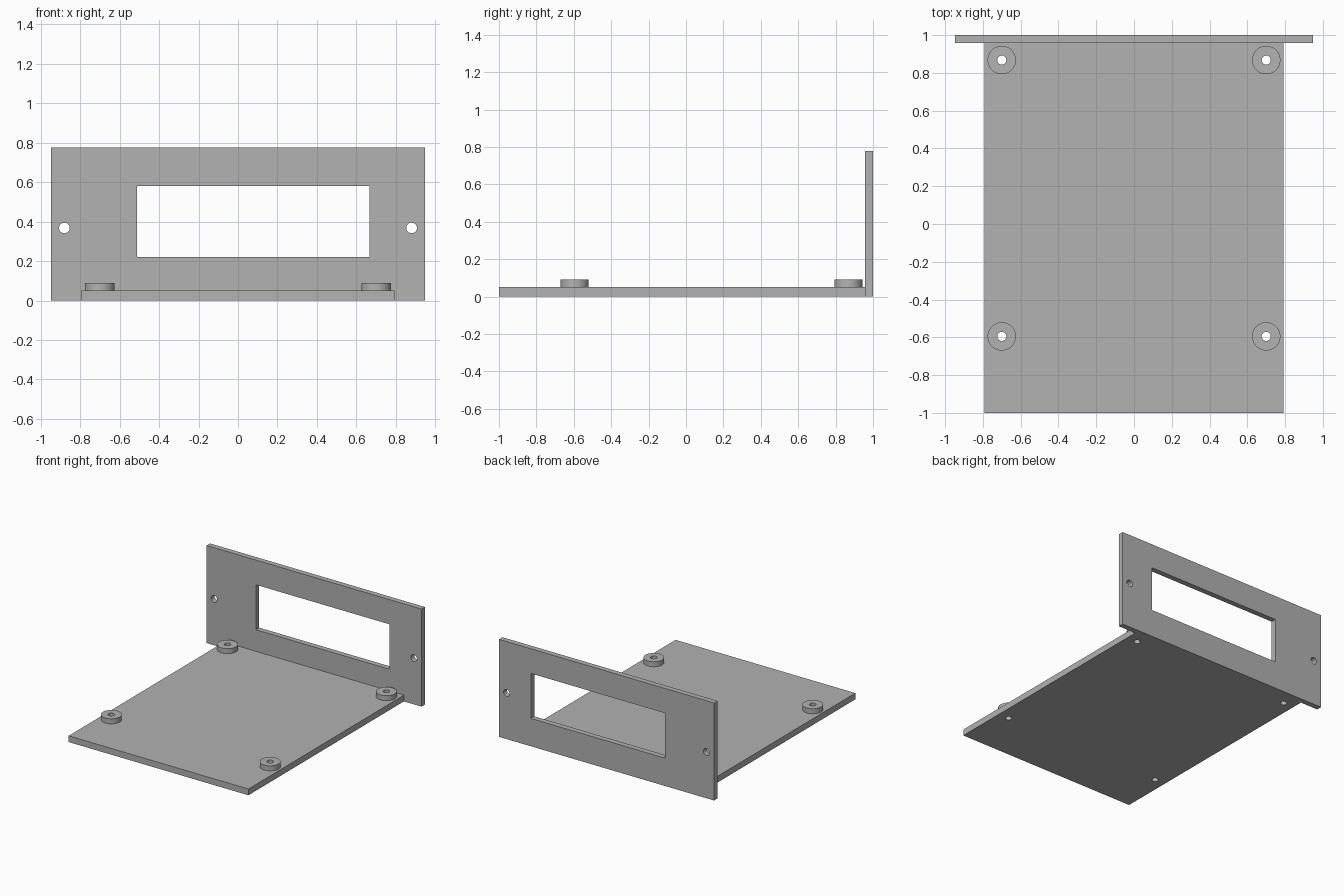
import bpy

if "Cube" in bpy.data.objects:
    bpy.data.objects.remove(bpy.data.objects["Cube"], do_unlink=True)

# One plain grey for every part
grey = bpy.data.materials.new("plain_grey")
grey.use_nodes = True
color = (0.445, 0.445, 0.445, 1)
grey.diffuse_color = color
grey.node_tree.nodes["Principled BSDF"].inputs["Base Color"].default_value = color

BASE_TOP, POST_TOP = 0.05, 0.09
PANEL_FRONT, PANEL_TOP = 0.957, 0.777
POST_RADIUS, BORE_RADIUS, SCREW_RADIUS = 0.075, 0.024, 0.027


def box(name, low, high):
    """Box between two opposite corners."""
    bpy.ops.mesh.primitive_cube_add(size=1, location=[(a + b) / 2 for a, b in zip(low, high)])
    obj = bpy.context.object
    obj.name = name
    obj.scale = [b - a for a, b in zip(low, high)]
    bpy.ops.object.transform_apply(location=False, rotation=False, scale=True)
    obj.data.materials.append(grey)
    return obj


def cylinder(name, center, radius, depth, tilt=0):
    bpy.ops.mesh.primitive_cylinder_add(vertices=48, radius=radius, depth=depth,
                                        location=center, rotation=(tilt, 0, 0))
    obj = bpy.context.object
    obj.name = name
    obj.data.materials.append(grey)
    return obj


def cut(obj, cutters):
    """Subtract each cutter and discard it, then tidy the shading."""
    bpy.ops.object.select_all(action="DESELECT")
    bpy.context.view_layer.objects.active = obj
    obj.select_set(True)
    for cutter in cutters:
        mod = obj.modifiers.new("opening", "BOOLEAN")
        mod.operation = "DIFFERENCE"
        mod.solver = "EXACT"
        mod.object = cutter
        bpy.ops.object.modifier_apply(modifier=mod.name)
        bpy.data.objects.remove(cutter, do_unlink=True)
    bpy.ops.object.shade_smooth_by_angle()


# Upright panel with an off-centre window and two screw holes
panel = box("upright_panel", (-0.947, PANEL_FRONT, 0), (0.947, 1, PANEL_TOP))
openings = [box("window_cutter", (-0.513, 0.9, 0.222), (0.667, 1.1, 0.58))]
for x in (-0.88, 0.88):
    openings.append(cylinder("screw_cutter", (x, 0.98, 0.368), SCREW_RADIUS, 0.2, tilt=1.570796))
cut(panel, openings)

# Standoffs at the four mounting points, bored through
base = box("base_plate", (-0.792, -1, 0), (0.792, PANEL_FRONT, BASE_TOP))
base_bores = []
for side, x in (("right", -0.70), ("left", 0.70)):
    for end, y in (("front", -0.595), ("back", 0.868)):
        post = cylinder(f"standoff_{end}_{side}", (x, y, (BASE_TOP + POST_TOP) / 2),
                        POST_RADIUS, POST_TOP - BASE_TOP)
        cut(post, [cylinder("bore_cutter", (x, y, 0.05), BORE_RADIUS, 0.3)])
        base_bores.append(cylinder("bore_cutter", (x, y, 0.05), BORE_RADIUS, 0.3))

# Base plate with matching through holes
cut(base, base_bores)
